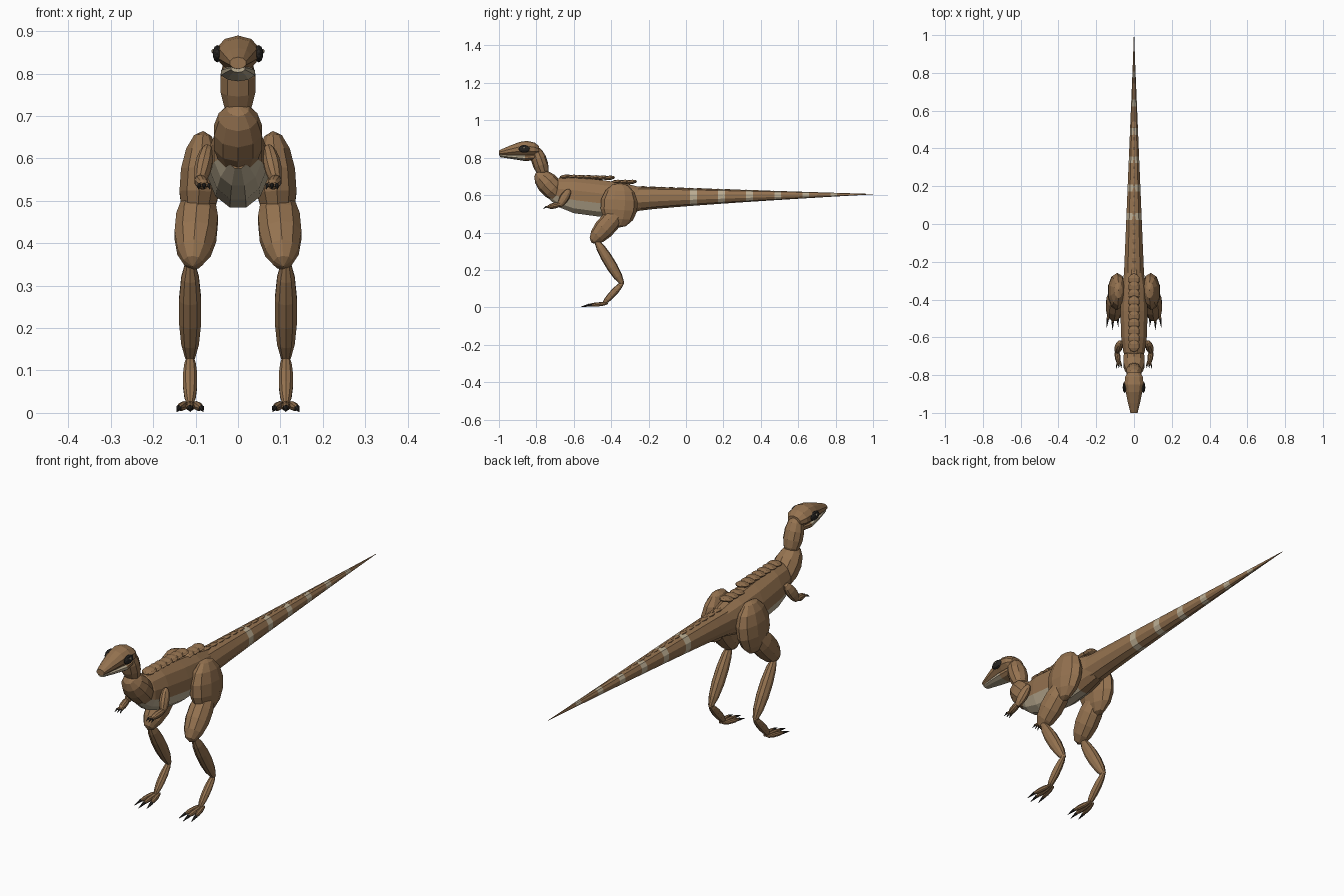
import bpy, bmesh, math
from mathutils import Vector, Matrix

if "Cube" in bpy.data.objects:
    bpy.data.objects.remove(bpy.data.objects["Cube"])


def material(name, rgb):
    m = bpy.data.materials.new(name)
    m.diffuse_color = (*rgb, 1)
    m.use_nodes = True
    m.node_tree.nodes["Principled BSDF"].inputs["Base Color"].default_value = m.diffuse_color
    return m


BROWN = material("hide", (0.30, 0.17, 0.08))
CREAM = material("underside", (0.50, 0.42, 0.29))
DARK = material("claw_black", (0.02, 0.018, 0.016))


def finish(name, bm, mats):
    bmesh.ops.recalc_face_normals(bm, faces=bm.faces)
    me = bpy.data.meshes.new(name)
    bm.to_mesh(me)
    bm.free()
    for m in mats:
        me.materials.append(m)
    ob = bpy.data.objects.new(name, me)
    bpy.context.collection.objects.link(ob)
    return ob


def limb(name, a, b, rx, ry=None, mat=BROWN, segs=10, rings=7):
    """Faceted ellipsoid stretched from a to b; rx is across the body."""
    a, b = Vector(a), Vector(b)
    axis = (b - a).normalized()
    side = Vector((1, 0, 0))
    if abs(axis.x) > 0.9:
        side = Vector((0, 1, 0))
    side = (side - axis * side.dot(axis)).normalized()
    rot = Matrix((side, axis.cross(side), axis)).transposed().to_4x4()
    size = Matrix.Diagonal((rx, ry or rx, (b - a).length / 2, 1))
    bm = bmesh.new()
    bmesh.ops.create_uvsphere(bm, u_segments=segs, v_segments=rings, radius=1,
                              matrix=Matrix.Translation((a + b) / 2) @ rot @ size)
    return finish(name, bm, [mat])


def cone(name, a, b, r):
    a, b = Vector(a), Vector(b)
    rot = (b - a).to_track_quat('Z', 'Y').to_matrix().to_4x4()
    bm = bmesh.new()
    bmesh.ops.create_cone(bm, cap_ends=True, segments=6, radius1=r, radius2=r * 0.1,
                          depth=(b - a).length, matrix=Matrix.Translation((a + b) / 2) @ rot)
    return finish(name, bm, [DARK])


def loft(name, rings, sides, mats, pick):
    """Skin of elliptical rings (y, z, half width, half height)."""
    bm = bmesh.new()
    loops = []
    for y, z, w, h in rings:
        loops.append([bm.verts.new((w * math.cos(t), y, z + h * math.sin(t)))
                      for t in (2 * math.pi * (k + 0.5) / sides for k in range(sides))])
    for i in range(len(loops) - 1):
        for k in range(sides):
            n = (k + 1) % sides
            f = bm.faces.new((loops[i][k], loops[i][n], loops[i + 1][n], loops[i + 1][k]))
            f.material_index = pick(i, math.sin(2 * math.pi * (k + 1) / sides))
    bm.faces.new(loops[0])
    bm.faces.new(loops[-1])
    return finish(name, bm, mats)


# Torso with pale belly
loft("torso", [(-0.73, 0.62, 0.03, 0.045), (-0.68, 0.613, 0.058, 0.08),
               (-0.60, 0.60, 0.07, 0.10), (-0.46, 0.583, 0.075, 0.102),
               (-0.34, 0.58, 0.07, 0.088), (-0.24, 0.58, 0.05, 0.064)],
     12, [BROWN, CREAM], lambda i, s: int(s < -0.3 and i < 4))


# Tail with pale bands
def tail_at(y):
    t = (y + 0.27) / 1.27
    top = 0.646 - 0.04 * t
    low = 0.514 + 0.09 * t ** 0.8
    return (y, (top + low) / 2, max(0.056 * (1 - t), 0.001), max((top - low) / 2, 0.001))


bands = [0.04 + 0.15 * i for i in range(6)]
stops = [-0.34, -0.27, -0.17, -0.07]
for b in bands:
    stops += [b - 0.018, b + 0.018, b + 0.08]
stops.append(1.0)
rings = [tail_at(max(y, -0.27)) for y in stops]
rings[0] = (-0.34, 0.58, 0.056, 0.066)
loft("tail", rings, 10, [BROWN, CREAM], lambda i, s: int(i >= 4 and (i - 4) % 3 == 0 and i < 22))

# Neck
limb("neck_base", (0, -0.655, 0.575), (0, -0.80, 0.725), 0.061, 0.06)
limb("neck_upper", (0, -0.755, 0.695), (0, -0.81, 0.86), 0.044, 0.042)

# Head and jaw
loft("head", [(-1.0, 0.825, 0.02, 0.014), (-0.95, 0.835, 0.033, 0.026),
              (-0.89, 0.846, 0.046, 0.038), (-0.85, 0.848, 0.053, 0.042),
              (-0.81, 0.845, 0.05, 0.036), (-0.785, 0.84, 0.033, 0.022)],
     10, [BROWN], lambda i, s: 0)
loft("jaw", [(-0.995, 0.812, 0.017, 0.009), (-0.93, 0.807, 0.031, 0.014),
             (-0.86, 0.802, 0.042, 0.020), (-0.81, 0.806, 0.036, 0.020)],
     10, [CREAM, BROWN], lambda i, s: int(i > 1))

# Back scutes, a high row then a lower row over the hips
for i in range(10):
    y = -0.645 + 0.039 * i
    z = 0.696 - 0.001 * i if i < 7 else 0.668
    limb(f"back_scute_{i}", (0, y - 0.032, z - 0.002), (0, y + 0.032, z + 0.006),
         0.031, 0.012, segs=8, rings=5)

# Small tail scutes
for i in range(16):
    y = -0.23 + 0.05 * i
    _, z, w, h = tail_at(y)
    k = 1 - i / 20
    limb(f"tail_scute_{i}", (0, y - 0.026, z + h * 0.93), (0, y + 0.026, z + h * 0.93),
         0.016 * k, 0.008 * k, segs=6, rings=4)

for s, n in ((1, "right"), (-1, "left")):
    # Eyes
    limb(f"eye_{n}", (s * 0.049, -0.895, 0.847), (s * 0.049, -0.835, 0.847), 0.011, 0.021, DARK)
    limb(f"eye_glint_{n}", (s * 0.058, -0.872, 0.853), (s * 0.058, -0.858, 0.853),
         0.005, 0.006, CREAM, 6, 4)

    # Hind leg
    limb(f"hip_{n}", (s * 0.082, -0.35, 0.665), (s * 0.098, -0.365, 0.425), 0.050, 0.10)
    limb(f"thigh_{n}", (s * 0.09, -0.34, 0.53), (s * 0.107, -0.505, 0.345), 0.053, 0.056)
    limb(f"shin_{n}", (s * 0.113, -0.485, 0.365), (s * 0.113, -0.335, 0.118), 0.028, 0.03)
    limb(f"ankle_{n}", (s * 0.113, -0.332, 0.138), (s * 0.113, -0.445, 0.015), 0.018, 0.019)
    for j in (-1, 0, 1):
        x0, x1 = s * 0.113 + j * 0.008, s * 0.113 + j * 0.027
        reach = -0.53 if j == 0 else -0.515
        limb(f"toe_{n}_{j + 2}", (x0, -0.415, 0.021), (x1, reach, 0.011), 0.011, 0.011,
             segs=8, rings=5)
        cone(f"toe_claw_{n}_{j + 2}", (x1 - j * 0.001, reach + 0.012, 0.012),
             (x1 + j * 0.004, reach - 0.032, 0.003), 0.0075)

    # Arm
    limb(f"upper_arm_{n}", (s * 0.07, -0.622, 0.632), (s * 0.092, -0.68, 0.538), 0.021, 0.025)
    limb(f"forearm_{n}", (s * 0.093, -0.665, 0.552), (s * 0.08, -0.742, 0.536), 0.016, 0.016)
    for j in (-1, 0, 1):
        x = s * 0.08 + j * 0.011
        limb(f"finger_{n}_{j + 2}", (s * 0.08 + j * 0.005, -0.722, 0.54), (x, -0.752, 0.536),
             0.006, 0.006, segs=6, rings=4)
        cone(f"finger_claw_{n}_{j + 2}", (x, -0.746, 0.538), (x + j * 0.003, -0.764, 0.527), 0.005)
